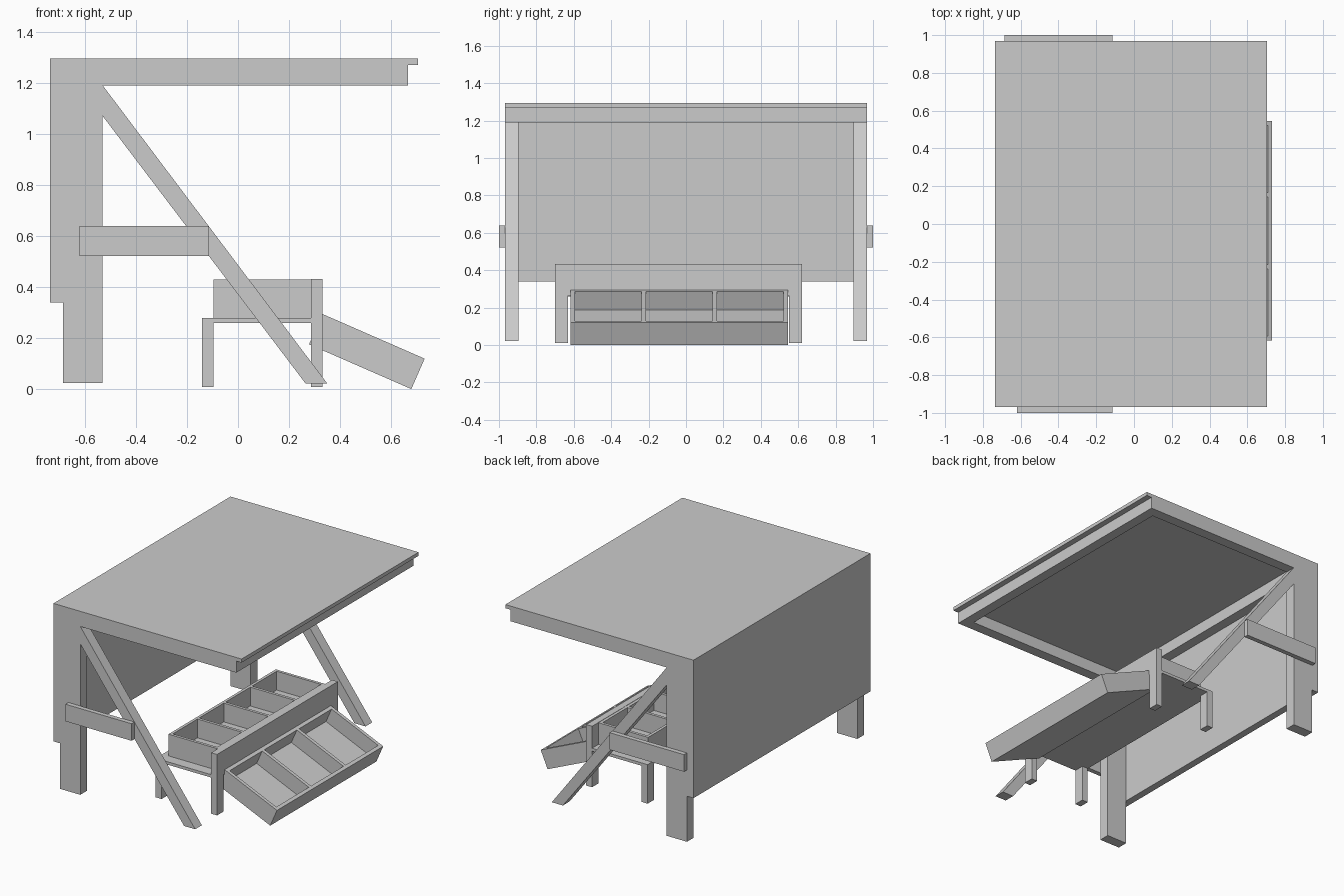
import bpy, bmesh, math
from mathutils import Matrix

if "Cube" in bpy.data.objects:
    bpy.data.objects.remove(bpy.data.objects["Cube"])


def finish(name, bm):
    bmesh.ops.recalc_face_normals(bm, faces=bm.faces)
    me = bpy.data.meshes.new(name)
    bm.to_mesh(me)
    bm.free()
    ob = bpy.data.objects.new(name, me)
    bpy.context.collection.objects.link(ob)
    return ob


def extrude_xz(name, pts, y0, y1):
    """Side profile in x-z, extruded along y."""
    bm = bmesh.new()
    face = bm.faces.new([bm.verts.new((x, y0, z)) for x, z in pts])
    geo = bmesh.ops.extrude_face_region(bm, geom=[face])["geom"]
    verts = [g for g in geo if isinstance(g, bmesh.types.BMVert)]
    bmesh.ops.translate(bm, verts=verts, vec=(0, y1 - y0, 0))
    return finish(name, bm)


def add_box(bm, x, y, z):
    mid = Matrix.Translation([(a + b) / 2 for a, b in (x, y, z)])
    size = Matrix.Diagonal([b - a for a, b in (x, y, z)] + [1])
    bmesh.ops.create_cube(bm, size=1, matrix=mid @ size)


def box(name, x, y, z):
    bm = bmesh.new()
    add_box(bm, x, y, z)
    return finish(name, bm)


def bin_box(name, x, y, z, t, cells):
    """Open-topped box with dividers across y."""
    bm = bmesh.new()
    add_box(bm, x, y, (z[0], z[0] + t))
    wz = (z[0] + t, z[1])
    add_box(bm, (x[0], x[0] + t), y, wz)
    add_box(bm, (x[1] - t, x[1]), y, wz)
    step = (y[1] - y[0] - t) / cells
    for i in range(cells + 1):
        a = y[0] + i * step
        add_box(bm, (x[0] + t, x[1] - t), (a, a + t), wz)
    return finish(name, bm)


W = 0.968   # half width of the stall
IN = 0.895  # inner face of legs and rafters

# Roof and back panel as one bent profile
extrude_xz("roof_and_back", [(-0.735, 0.34), (-0.685, 0.34), (-0.685, 1.27),
                             (0.705, 1.27), (0.705, 1.295), (-0.735, 1.295)], -W, W)

# Beams under the roof
box("front_beam", (0.595, 0.665), (-IN, IN), (1.19, 1.27))
box("back_beam", (-0.685, -0.615), (-IN, IN), (1.19, 1.27))

# Side frames: post, rafter, diagonal prop and outer tie bar
for side, s, bar_x in (("left", -1, -0.62), ("right", 1, -0.685)):
    y = sorted((s * IN, s * W))
    box(side + "_post", (-0.685, -0.53), y, (0.025, 1.19))
    box(side + "_rafter", (-0.685, 0.665), y, (1.19, 1.27))
    extrude_xz(side + "_prop", [(-0.53, 1.19), (-0.53, 1.07), (0.265, 0.022),
                                (0.35, 0.022)], *y)
    box(side + "_tie_bar", (bar_x, -0.115), sorted((s * W, s * 1.0)), (0.522, 0.64))

# Display bench: legs, shelf, front board
for side, y in (("left", (-0.70, -0.63)), ("right", (0.55, 0.62))):
    box("bench_back_leg_" + side, (-0.14, -0.095), y, (0.01, 0.26))
    box("bench_front_leg_" + side, (0.285, 0.33), y, (0.01, 0.265))
box("bench_shelf", (-0.14, 0.285), (-0.70, 0.62), (0.26, 0.28))
box("bench_front_board", (0.285, 0.33), (-0.70, 0.62), (0.265, 0.432))

# Crate with four compartments on the bench
bin_box("bench_crate", (-0.095, 0.285), (-0.625, 0.55), (0.28, 0.43), 0.02, 4)

# Tilted tray with three compartments, hinged at its upper back edge
tray = bin_box("tilted_tray", (0, 0.437), (-0.617, 0.545), (-0.13, 0), 0.024, 3)
tray.location = (0.33, 0, 0.295)
tray.rotation_euler = (0, math.radians(23.6), 0)
